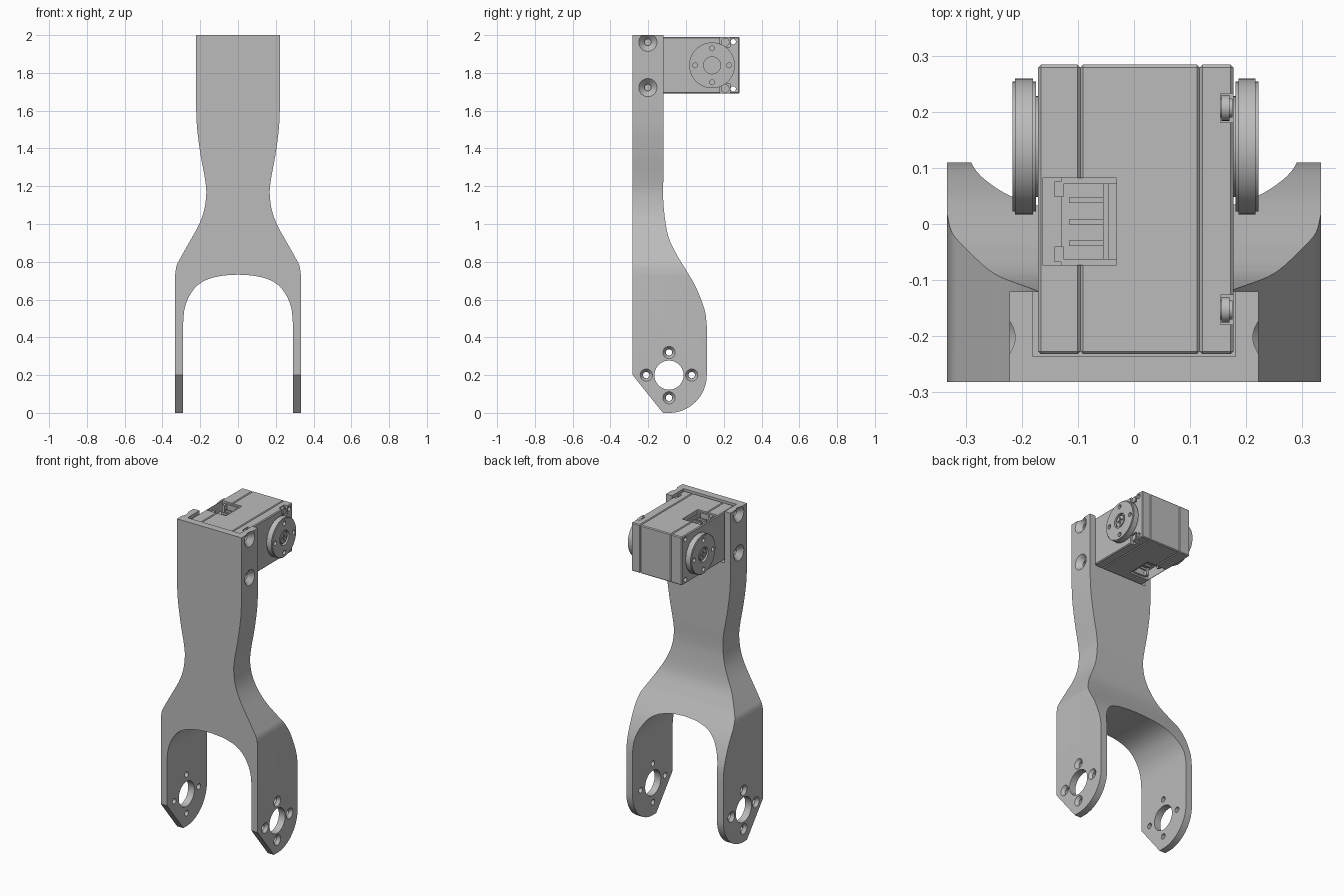
import bpy, bmesh
from math import radians, cos, sin, pi
from mathutils import Matrix, Vector

cube = bpy.data.objects.get("Cube")
if cube:
    bpy.data.objects.remove(cube, do_unlink=True)

grey = bpy.data.materials.new("matte_grey")
grey.use_nodes = True
colour = (0.5, 0.5, 0.5, 1)
grey.diffuse_color = colour
for node in grey.node_tree.nodes:
    if node.type == 'BSDF_PRINCIPLED':
        node.inputs["Base Color"].default_value = colour

cutters = []


def finish(name, bm, cutter=False):
    bmesh.ops.recalc_face_normals(bm, faces=bm.faces)
    mesh = bpy.data.meshes.new(name)
    bm.to_mesh(mesh)
    bm.free()
    mesh.materials.append(grey)
    smooth(mesh)
    obj = bpy.data.objects.new(name, mesh)
    bpy.context.scene.collection.objects.link(obj)
    if cutter:
        obj.hide_render = True
        cutters.append(obj)
    return obj


def smooth(mesh):
    mesh.shade_smooth()
    mesh.set_sharp_from_angle(angle=radians(28))


def box(name, low, high, bevel=0, cutter=False):
    low, high = Vector(low), Vector(high)
    bm = bmesh.new()
    bmesh.ops.create_cube(bm, size=1, matrix=Matrix.Translation((low + high) / 2)
                          @ Matrix.Diagonal((*(high - low), 1)))
    if bevel:
        bmesh.ops.bevel(bm, geom=bm.edges[:], offset=bevel, segments=1, affect='EDGES')
    return finish(name, bm, cutter)


def disc(name, x0, x1, y, z, r0, r1=None, bevel=0, cutter=False, sides=48):
    """Round part along x, radius r0 at x0 and r1 at x1."""
    r1 = r0 if r1 is None else r1
    if x0 > x1:
        x0, x1, r0, r1 = x1, x0, r1, r0
    bm = bmesh.new()
    place = Matrix.Translation(((x0 + x1) / 2, y, z)) @ Matrix.Rotation(pi / 2, 4, 'Y')
    bmesh.ops.create_cone(bm, cap_ends=True, segments=sides, radius1=r0, radius2=r1,
                          depth=x1 - x0, matrix=place)
    if bevel:
        rims = [e for e in bm.edges if abs(e.verts[0].co.x - e.verts[1].co.x) < 1e-5]
        bmesh.ops.bevel(bm, geom=rims, offset=bevel, segments=2, affect='EDGES')
    return finish(name, bm, cutter)


def prism(name, points, push, cutter=False):
    """Extrude a closed 3D outline by the vector push."""
    bm = bmesh.new()
    face = bm.faces.new([bm.verts.new(p) for p in points])
    out = bmesh.ops.extrude_face_region(bm, geom=[face])
    bmesh.ops.translate(bm, vec=push, verts=[v for v in out["geom"]
                                             if isinstance(v, bmesh.types.BMVert)])
    return finish(name, bm, cutter)


def spline(points, steps=6):
    """Smooth path through the points."""
    p = [Vector(q) for q in points]
    p = [p[0]] + p + [p[-1]]
    path = []
    for a, b, c, d in zip(p, p[1:], p[2:], p[3:]):
        for i in range(steps):
            t = i / steps
            path.append(0.5 * (2 * b + (c - a) * t + (2 * a - 5 * b + 4 * c - d) * t * t
                               + (3 * b - a - 3 * c + d) * t ** 3))
    return path + [p[-1]]


def carve(obj, tools, operation='DIFFERENCE'):
    for tool in tools:
        mod = obj.modifiers.new("cut", 'BOOLEAN')
        mod.object, mod.operation, mod.solver = tool, operation, 'EXACT'
    bpy.context.view_layer.update()
    mesh = bpy.data.meshes.new_from_object(
        obj.evaluated_get(bpy.context.evaluated_depsgraph_get()))
    obj.modifiers.clear()
    obj.data = mesh
    smooth(mesh)


# Forked bracket: side outline limited by the front outline
back = spline([(-.12, 1.25), (-.119, 1.1), (-.095, .94), (-.05, .84), (0, .757),
               (.045, .68), (.08, .6), (.102, .53), (.11, .46)])
side = [(-.282, 2), (-.12, 2)] + [tuple(p) for p in back]
side += [(-.09 + .2 * cos(a), .2 - .2 * sin(a))
         for a in [radians(5 * i) for i in range(20)]]
side += [(-.122, 0), (-.282, .2)]
bracket = prism("forked_bracket", [(-.5, y, z) for y, z in side], (1, 0, 0))

half = [Vector((.222, 2.1))] + spline(
    [(.222, 1.62), (.216, 1.5), (.197, 1.36), (.175, 1.24), (.168, 1.16), (.18, 1.07),
     (.21, .99), (.26, .9), (.305, .82), (.325, .78), (.333, .73)]) + [Vector((.333, -.1))]
outline = half + [Vector((-p.x, p.y)) for p in reversed(half)]
front = prism("front_outline", [(p.x, -.5, p.y) for p in outline], (0, 1, 0), True)
carve(bracket, [front], 'INTERSECT')

# Arch between the fork arms
arch = [Vector((.29, -.1))] + spline(
    [(.29, .48), (.283, .55), (.262, .61), (.225, .665), (.17, .703), (.09, .725), (0, .732)])
arch += [Vector((-p.x, p.y)) for p in reversed(arch[:-1])]
cuts = [prism("arch_cut", [(p.x, -.5, p.y) for p in arch], (0, 1, 0), True)]

# Motor pocket and fastening holes
cuts.append(box("pocket_cut", (-.181, -.236, 1.68), (.181, .1, 2.1), cutter=True))
cuts.append(disc("axle_cut", -.5, .5, -.09, .2, .077, cutter=True))
small = [(-.09 + .12 * dy, .2 + .12 * dz) for dy, dz in ((1, 0), (-1, 0), (0, 1), (0, -1))]
for y, z in small:
    cuts.append(disc("bolt_cut", -.5, .5, y, z, .017, cutter=True, sides=24))
for s in (-1, 1):
    for y, z in small:
        cuts.append(disc("sink_cut", s * .315, s * .335, y, z, .018, .034, cutter=True, sides=32))
    for z in (1.722, 1.962):
        cuts.append(disc("wall_bolt_cut", s * .17, s * .3, -.202, z, .017, cutter=True, sides=24))
        cuts.append(disc("wall_sink_cut", s * .192, s * .224, -.202, z, .018, .05, cutter=True))
carve(bracket, cuts)

# Motor housing in three stacked sections
MID = 1.84
cuts = []
for s in (-1, 1):
    cuts.append(box("socket_cut", (-.163, -.073, MID + s * .12 - .03),
                    (-.031, .082, MID + s * .12 + .04), cutter=True))
    cuts[-1].location.z = 0 if s > 0 else -.01
    cuts.append(disc("corner_hole_cut", -.5, .5, .25, MID + s * .125, .014,
                     cutter=True, sides=24))
    for y in (.207, -.153):
        low, high = sorted((MID + s * .097, MID + s * .2))
        cuts.append(box("screw_notch_cut", (.154, y - .026, low), (.3, y + .026, high),
                        cutter=True))
for name, x0, x1 in (("rear_cover", -.171, -.0955), ("middle_case", -.0955, .117),
                     ("gear_cover", .117, .177)):
    carve(box(name, (x0, -.232, 1.69), (x1, .284, 1.99), .005), cuts)

# Housing screws and cable sockets, above and below
for s in (-1, 1):
    for y in (.207, -.153):
        disc("housing_screw", .15, .176, y, MID + s * .123, .023, bevel=.006, sides=24)

    def socket_part(name, x0, x1, y0, y1, deep, shallow):
        low, high = sorted((MID + s * deep, MID + s * shallow))
        box(name, (x0, y0, low), (x1, y1, high))

    for y0, y1 in ((-.073, -.062), (.071, .082)):
        socket_part("socket_side", -.13, -.031, y0, y1, .085, .14)
    socket_part("socket_end", -.055, -.045, -.062, .071, .085, .135)
    socket_part("socket_floor", -.13, -.05, -.062, .071, .085, .1)
    for y in (-.054, .062):
        socket_part("socket_latch", -.142, -.126, y - .014, y + .014, .085, .142)
    for y in (-.034, .004, .042):
        socket_part("socket_pin", -.116, -.055, y - .005, y + .005, .11, .122)

# Output disc on one side, idler disc on the other
Y = .138
for name, s, inner, outer in (("output_disc", 1, .181, .222), ("idler_disc", -1, .175, .217)):
    disc(name + "_boss", s * .16, s * (inner + .004), Y, MID, .09)
    horn = disc(name, s * inner, s * outer, Y, MID, .121, bevel=.005, sides=64)
    cuts = [disc("hub_cut", s * (outer - .014), s * .3, Y, MID, .045, cutter=True)]
    for dy, dz in ((1, 0), (-1, 0), (0, 1), (0, -1)):
        cuts.append(disc("disc_hole_cut", s * (outer - .025), s * .3, Y + .09 * dy,
                         MID + .09 * dz, .013, cutter=True, sides=24))
    carve(horn, cuts)
    screw = disc(name + "_screw", s * (outer - .02), s * (outer - .003), Y, MID, .038, bevel=.005)
    low, high = sorted((s * (outer - .01), s * .3))
    cuts = [box("cross_cut", (low, Y - a, MID - b), (high, Y + a, MID + b), cutter=True)
            for a, b in ((.022, .005), (.005, .022))]
    carve(screw, cuts)

for tool in cutters:
    bpy.data.objects.remove(tool, do_unlink=True)
